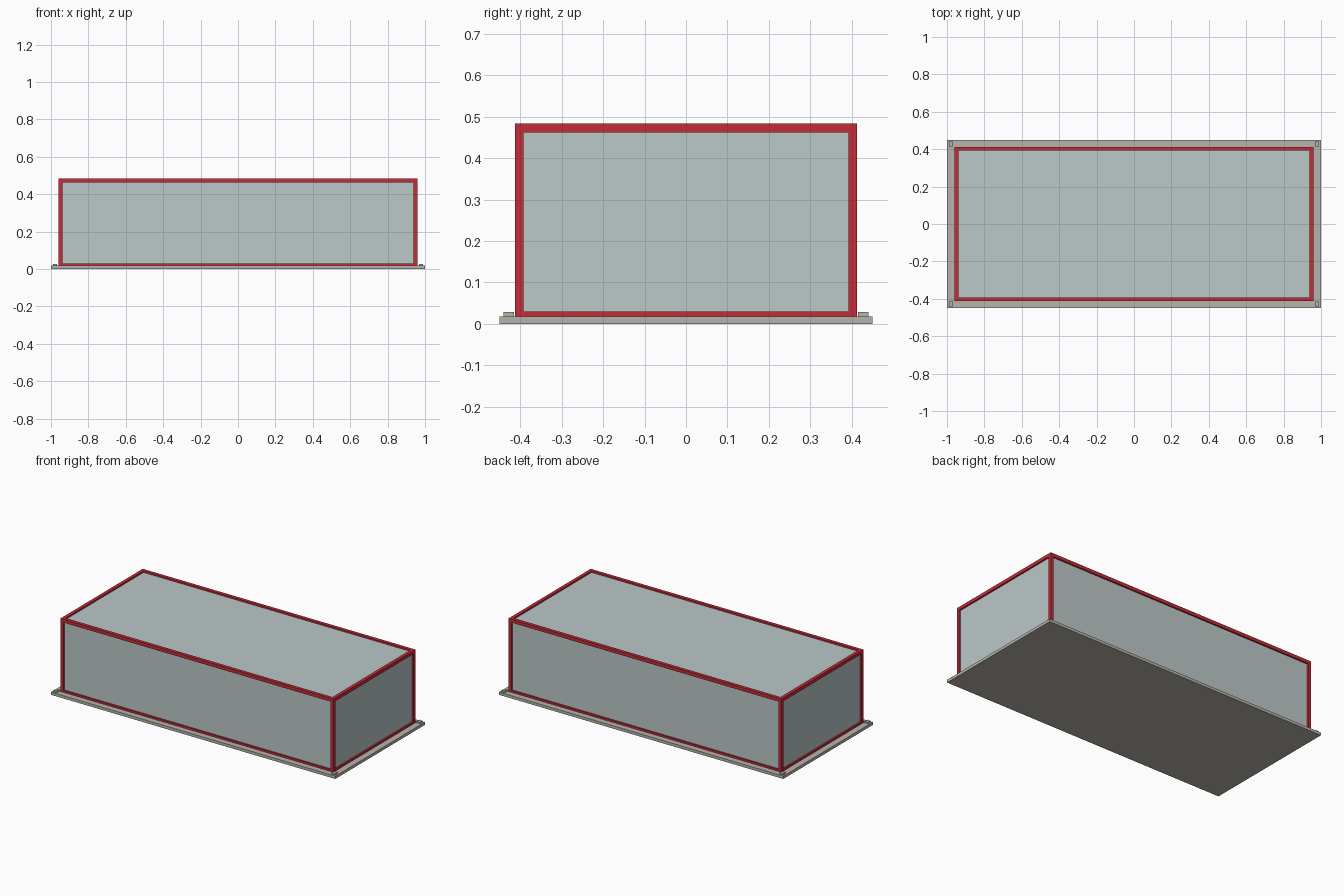
import bpy

default = bpy.data.objects.get("Cube")
if default:
    bpy.data.objects.remove(default, do_unlink=True)


def material(name, rgb):
    m = bpy.data.materials.new(name)
    m.use_nodes = True
    m.diffuse_color = (*rgb, 1)
    m.node_tree.nodes["Principled BSDF"].inputs["Base Color"].default_value = (*rgb, 1)
    return m


RED = material("red frame", (0.55, 0.025, 0.04))
GLASS = material("pale glass", (0.50, 0.58, 0.575))
STONE = material("warm grey base", (0.47, 0.455, 0.41))


def box(name, low, high, mat):
    """Box between two opposite corners."""
    bpy.ops.mesh.primitive_cube_add(size=1)
    ob = bpy.context.object
    ob.name = name
    ob.location = [(a + b) / 2 for a, b in zip(low, high)]
    ob.scale = [b - a for a, b in zip(low, high)]
    bpy.ops.object.transform_apply(location=True, rotation=False, scale=True)
    ob.data.materials.append(mat)
    return ob


X, Y, TOP = 0.96, 0.413, 0.483   # outer half sizes and height of the frame
BASE = 0.018                     # top of the base slab
T = 0.021                        # bar thickness
SILL = 0.03                      # top of the bottom rails
INSET = 0.01                     # recess of the panels

# Base slab
box("base_slab", (-1, -0.45, 0), (1, 0.45, BASE), STONE)

# Corner posts and the small feet pads beside them
for sx, side in ((-1, "right"), (1, "left")):
    for sy, end in ((-1, "front"), (1, "back")):
        xs = sorted((sx * X, sx * (X - T)))
        ys = sorted((sy * Y, sy * (Y - T)))
        box(f"{end}_{side}_post", (xs[0], ys[0], BASE), (xs[1], ys[1], TOP), RED)
        px = sorted((sx * 0.99, sx * 0.967))
        py = sorted((sy * 0.44, sy * 0.415))
        box(f"{end}_{side}_corner_pad", (px[0], py[0], BASE), (px[1], py[1], 0.028), STONE)

# Top and bottom rails
for level, z0, z1 in (("bottom", BASE, SILL), ("top", TOP - T, TOP)):
    for s, end, side in ((-1, "front", "right"), (1, "back", "left")):
        ys = sorted((s * Y, s * (Y - T)))
        box(f"{level}_{end}_rail", (T - X, ys[0], z0), (X - T, ys[1], z1), RED)
        xs = sorted((s * X, s * (X - T)))
        box(f"{level}_{side}_rail", (xs[0], T - Y, z0), (xs[1], Y - T, z1), RED)

# Recessed panels set into the frame
P = 0.006
for s, end, side in ((-1, "front", "right"), (1, "back", "left")):
    ys = sorted((s * (Y - INSET), s * (Y - INSET - P)))
    box(f"{end}_panel", (T - X, ys[0], SILL), (X - T, ys[1], TOP - T), GLASS)
    xs = sorted((s * (X - INSET), s * (X - INSET - P)))
    box(f"{side}_panel", (xs[0], T - Y, SILL), (xs[1], Y - T, TOP - T), GLASS)
box("roof_panel", (T - X, T - Y, TOP - INSET - P), (X - T, Y - T, TOP - INSET), GLASS)
